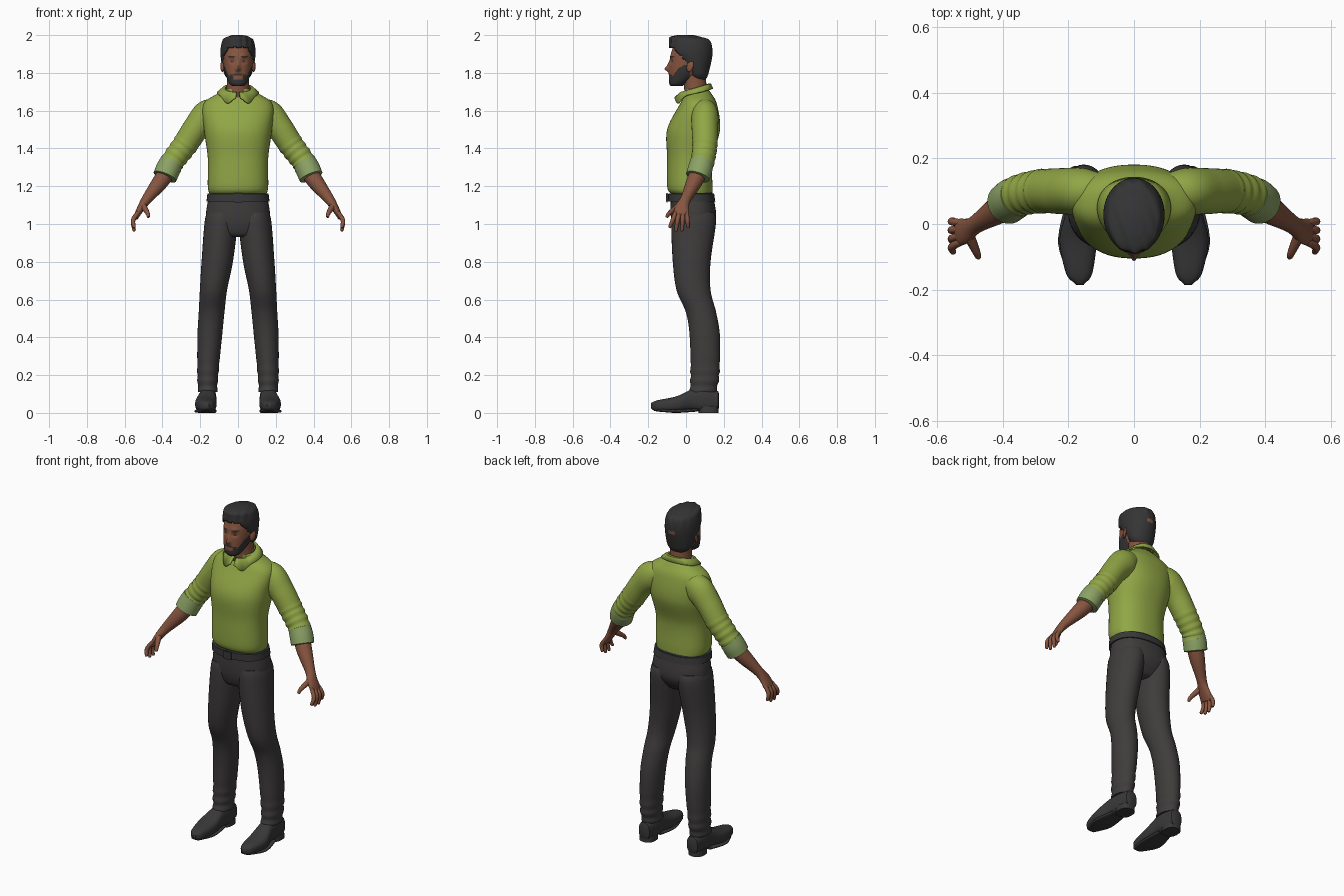
import bpy, bmesh, math
from mathutils import Vector

cube = bpy.data.objects.get("Cube")
if cube:
    bpy.data.objects.remove(cube, do_unlink=True)


def material(name, red, green, blue):
    made = bpy.data.materials.new(name)
    made.use_nodes = True
    color = (red, green, blue, 1)
    made.diffuse_color = color
    shader = made.node_tree.nodes["Principled BSDF"]
    shader.inputs["Base Color"].default_value = color
    return made


SHIRT = material("olive green", .28, .38, .06)
CUFF = material("pale green", .26, .36, .13)
SKIN = material("brown skin", .24, .09, .05)
HAIR = material("charcoal hair", .035, .035, .035)
CLOTH = material("dark grey cloth", .05, .045, .045)
LEATHER = material("dark leather", .04, .04, .04)
EYE = material("eye brown", .06, .03, .02)
X, Y, Z = Vector((1, 0, 0)), Vector((0, 1, 0)), Vector((0, 0, 1))
LEVEL = (X, Y)
UPRIGHT = (X, Z)


def finish(name, bm, *materials):
    mesh = bpy.data.meshes.new(name)
    bm.to_mesh(mesh)
    bm.free()
    for entry in materials:
        mesh.materials.append(entry)
    part = bpy.data.objects.new(name, mesh)
    bpy.context.collection.objects.link(part)
    bpy.ops.object.select_all(action="DESELECT")
    part.select_set(True)
    bpy.context.view_layer.objects.active = part
    bpy.ops.object.shade_smooth_by_angle(angle=math.radians(50))
    return part


def thicken(part, thickness, offset):
    solid = part.modifiers.new("thickness", "SOLIDIFY")
    solid.thickness, solid.offset = thickness, offset


def spline(rows, steps):
    """Smooth curve through all rows."""
    curve = []
    last = len(rows) - 1
    for i in range(last):
        near = [rows[max(i - 1, 0)], rows[i], rows[i + 1], rows[min(i + 2, last)]]
        for step in range(steps):
            t = step / steps
            curve.append([b + t / 2 * (c - a + t * (2 * a - 5 * b + 4 * c - d + t * (3 * (b - c) + d - a)))
                          for a, b, c, d in zip(*near)])
    return curve + [list(rows[last])]


def end_cap(end, inner, cap):
    """Smaller ring just beyond the end of a path."""
    outward = (Vector(end[:3]) - Vector(inner[:3])).normalized() * cap
    return [*(Vector(end[:3]) + outward), end[3] * .7, end[4] * .7]


def loft(name, rows, materials, side=1, axes=None, sides=32, steps=6, power=2,
         cap=0, fold=None, move=None, paint=None, keep=None):
    """Skin of rings (x, y, z, radius, second radius) that follow the path unless axes are given."""
    rows = spline([row if len(row) > 4 else (*row, row[3]) for row in rows], steps)
    if cap:
        rows = [end_cap(rows[0], rows[1], cap)] + rows + [end_cap(rows[-1], rows[-2], cap)]
    points = [Vector(row[:3]) for row in rows]
    bm = bmesh.new()
    rings = []
    for i, row in enumerate(rows):
        if axes:
            across, along = axes
        else:
            heading = (points[min(i + 1, len(points) - 1)] - points[max(i - 1, 0)]).normalized()
            across = (Y - heading * Y.dot(heading)).normalized()
            along = heading.cross(across)
        swell = fold(points[i].z) if fold else 1
        ring = []
        for k in range(sides):
            turn = math.tau * k / sides
            c, s = math.cos(turn), math.sin(turn)
            point = points[i] + across * math.copysign(abs(c) ** (2 / power), c) * row[3] * swell
            point += along * math.copysign(abs(s) ** (2 / power), s) * row[4] * swell
            if move:
                point = move(point)
            ring.append(bm.verts.new((point.x * side, point.y, point.z)))
        rings.append(ring)
    for lower, upper in zip(rings, rings[1:]):
        for k in range(sides):
            bm.faces.new((lower[k - 1], lower[k], upper[k], upper[k - 1]))
    bm.faces.new(rings[0])
    bm.faces.new(rings[-1])
    bmesh.ops.recalc_face_normals(bm, faces=bm.faces)
    if keep:
        unwanted = [face for face in bm.faces if not keep(face.calc_center_median())]
        bmesh.ops.delete(bm, geom=unwanted, context="FACES")
    if paint:
        for face in bm.faces:
            face.material_index = paint(face.calc_center_median())
    return finish(name, bm, *materials)


def column(name, rows, materials, **options):
    """Level rings (z, y, half width, half depth) on the centre line."""
    return loft(name, [(0, y, z, wide, deep) for z, y, wide, deep in rows], materials, axes=LEVEL, **options)


# Shirt body, with bare skin in the neck opening
def neck_opening(c):
    return int(c.y < .03 and abs(c.x) < (c.z - 1.655) * .6)


column("shirt_body", [
    (1.16, .03, .15, .11), (1.2, .02, .16, .12), (1.35, .02, .16, .12), (1.5, .04, .18, .14),
    (1.63, .065, .185, .1), (1.69, .065, .11, .07), (1.715, .055, .07, .06)],
    [SHIRT, SKIN], sides=64, steps=9, power=2.3, paint=neck_opening)

# Folded collar: a strip around the neck with two points in front
bm = bmesh.new()
strip = []
for i in range(61):
    turn = .1 + (math.tau - .2) * i / 60
    front = min(turn, math.tau - turn)
    back = (1 - math.cos(turn)) / 2
    top = 1.695 + .045 * back
    point_drop = .035 * math.exp(-((front - .55) / .3) ** 2)
    profile = [(.07, .07, top - .02), (.07, .07, top), (.08, .08, top),
               (.11, .11 - .02 * back, top - .025 - point_drop)]
    strip.append([bm.verts.new((wide * math.sin(turn), .05 - deep * math.cos(turn), z))
                  for wide, deep, z in profile])
for first, second in zip(strip, strip[1:]):
    for k in range(3):
        bm.faces.new((first[k], second[k], second[k + 1], first[k + 1]))
bmesh.ops.recalc_face_normals(bm, faces=bm.faces)
thicken(finish("shirt_collar", bm, SHIRT), .008, 0)

# Trousers seat, belt and buckle
column("trouser_seat", [(1.17, .03, .15, .11), (1.03, .04, .17, .12), (.95, .03, .13, .09), (.93, .03, .06, .06)],
       [CLOTH], sides=48, power=2.3)
column("belt", [(1.12, .03, .167, .125), (1.16, .027, .162, .122)], [LEATHER], sides=48, power=2.3, cap=.005)
bm = bmesh.new()
bmesh.ops.create_cube(bm, size=.05)
for vert in bm.verts:
    vert.co = (vert.co.x, vert.co.y * .2 - .1, vert.co.z + 1.14)
bmesh.ops.bevel(bm, geom=bm.edges[:], offset=.003, segments=2, affect="EDGES")
finish("belt_buckle", bm, LEATHER)

# Face relief: x, z, width, height, push along y for nose, bridge, eye socket and brow
RELIEF = [(0, 1.82, .012, .012, -.02), (0, 1.84, .01, .02, -.01), (.03, 1.86, .015, .01, .008), (.03, 1.89, .02, .01, -.005)]
# Painted patches: x, z, width, height, material for eye, brow, moustache and mouth side
PATCHES = [(.032, 1.86, .012, .004, 2), (.033, 1.885, .02, .005, 1), (0, 1.79, .04, .006, 1), (.035, 1.775, .01, .02, 1)]


def closeness(point, x, z, width, height):
    return ((abs(point.x) - x) / width) ** 2 + ((point.z - z) / height) ** 2


def sculpt(point):
    if point.y < -.02:
        point.y += sum(push * math.exp(-closeness(point, *area)) for *area, push in RELIEF)
    return point


def face_paint(c):
    if c.y < -.03:
        for *area, index in PATCHES:
            if closeness(c, *area) < 1:
                return index
    jaw_line = 1.764 + 2 * max(0, abs(c.x) - .037)
    return int(c.y < .02 and c.z < min(jaw_line, 1.84))


column("head", [
    (1.73, -.05, .03, .03), (1.75, -.04, .05, .05), (1.82, .01, .074, .1), (1.9, .03, .08, .11),
    (1.96, .03, .06, .085), (1.98, .02, .02, .03)],
    [SKIN, HAIR, EYE], sides=112, steps=14, power=2.15, move=sculpt, paint=face_paint)
column("neck", [(1.65, .055, .07, .06), (1.72, .05, .06, .06), (1.82, .04, .06, .06)], [SKIN])


# Swept hair, open over the face
def strands(point):
    height = max(0, min(1, (point.z - 1.92) * 25))
    return point + Vector((0, -.003, .001)) * math.sin(point.x * 150 + point.y * 60) * height


def hair_area(c):
    hairline = 1.936 - 2 * max(0, abs(c.x) - .055)
    sideburn = -.018 if c.z > 1.87 else 0 if c.z > 1.825 else .035
    return c.z > hairline or c.y > sideburn


hair = column("hair", [
    (1.765, .065, .05, .04), (1.8, .06, .075, .06), (1.9, .03, .093, .11), (1.97, .02, .083, .108),
    (1.99, 0, .06, .08), (2, 0, .03, .04)], [HAIR], sides=96, steps=10, move=strands, keep=hair_area)
thicken(hair, .012, -1)


# Cloth folds near the elbow and above the trouser hem
def elbow_folds(z):
    return 1 + .04 * math.sin(z * 200) if z < 1.42 else 1


def hem_folds(z):
    return 1 + .04 * math.sin(z * 120) if z < .27 else 1


for label, side in (("left_", 1), ("right_", -1)):
    # Sleeve and rolled cuff
    loft(label + "sleeve", [
        (.09, .1, 1.61, .05), (.155, .1, 1.58, .07, .08), (.22, .1, 1.51, .07), (.28, .1, 1.42, .066),
        (.34, .09, 1.34, .062), (.36, .08, 1.3, .06)], [SHIRT], side, steps=10, fold=elbow_folds)
    loft(label + "cuff", [(.35, .085, 1.33, .062), (.37, .075, 1.29, .065), (.387, .062, 1.25, .064)],
         [CUFF], side, cap=.005)
    # Forearm, palm, fingers and thumb
    loft(label + "forearm_and_palm", [
        (.36, .08, 1.3, .045), (.41, .045, 1.225, .043), (.48, 0, 1.135, .028), (.51, -.02, 1.09, .037, .021),
        (.53, -.025, 1.055, .041, .016), (.54, -.03, 1.03, .03, .01)], [SKIN], side)
    for i, finger in enumerate(("index", "middle", "ring", "little")):
        root = -.056 + .02 * i
        tip = -.085 + .032 * i
        reach = .02 * math.sin(math.pi * i / 3)
        loft(label + finger + "_finger", [
            (.53, root, 1.06, .011), (.555, (root + tip) / 2, 1.02, .012), (.55, tip, .985 - reach, .009)],
            [SKIN], side, sides=12, cap=.006)
    loft(label + "thumb", [(.505, -.03, 1.1, .018), (.48, -.085, 1.06, .012), (.474, -.1, 1.04, .009)],
         [SKIN], side, sides=14, cap=.005)
    # Ear
    bm = bmesh.new()
    bmesh.ops.create_uvsphere(bm, u_segments=16, v_segments=10, radius=.03)
    for vert in bm.verts:
        x, y, z = vert.co
        vert.co = (side * (.083 + .3 * x + .2 * y), .022 + .6 * y + .2 * z, 1.835 + z)
    bmesh.ops.recalc_face_normals(bm, faces=bm.faces)
    finish(label + "ear", bm, SKIN)
    # Trouser leg
    loft(label + "trouser_leg", [
        (.085, .04, 1.06, .08, .11), (.09, .04, 1, .088, .118), (.11, .03, .8, .083, .1), (.13, .04, .65, .072, .09),
        (.14, .08, .53, .068, .08), (.15, .1, .4, .065, .08), (.16, .1, .2, .055, .076), (.16, .09, .11, .05, .07)],
        [CLOTH], side, axes=LEVEL, steps=10, fold=hem_folds)
    # Shoe, heel and sole
    loft(label + "shoe", [
        (.16, .17, .065, .035, .05), (.16, .1, .07, .045, .065), (.163, .03, .068, .047, .056),
        (.17, -.05, .046, .057, .042), (.167, -.15, .037, .04, .03), (.165, -.18, .037, .016, .018)],
        [LEATHER], side, axes=UPRIGHT, power=2.6, cap=.006)
    loft(label + "heel", [(.163, .12, 0, .045, .053), (.163, .12, .035, .043, .052)], [LEATHER], side, axes=LEVEL, power=2.5)
    loft(label + "sole", [(.165, .06, .016, .044, .009), (.172, -.06, .009, .059, .009), (.165, -.17, .02, .026, .009)],
         [LEATHER], side, axes=UPRIGHT, power=3.5)
